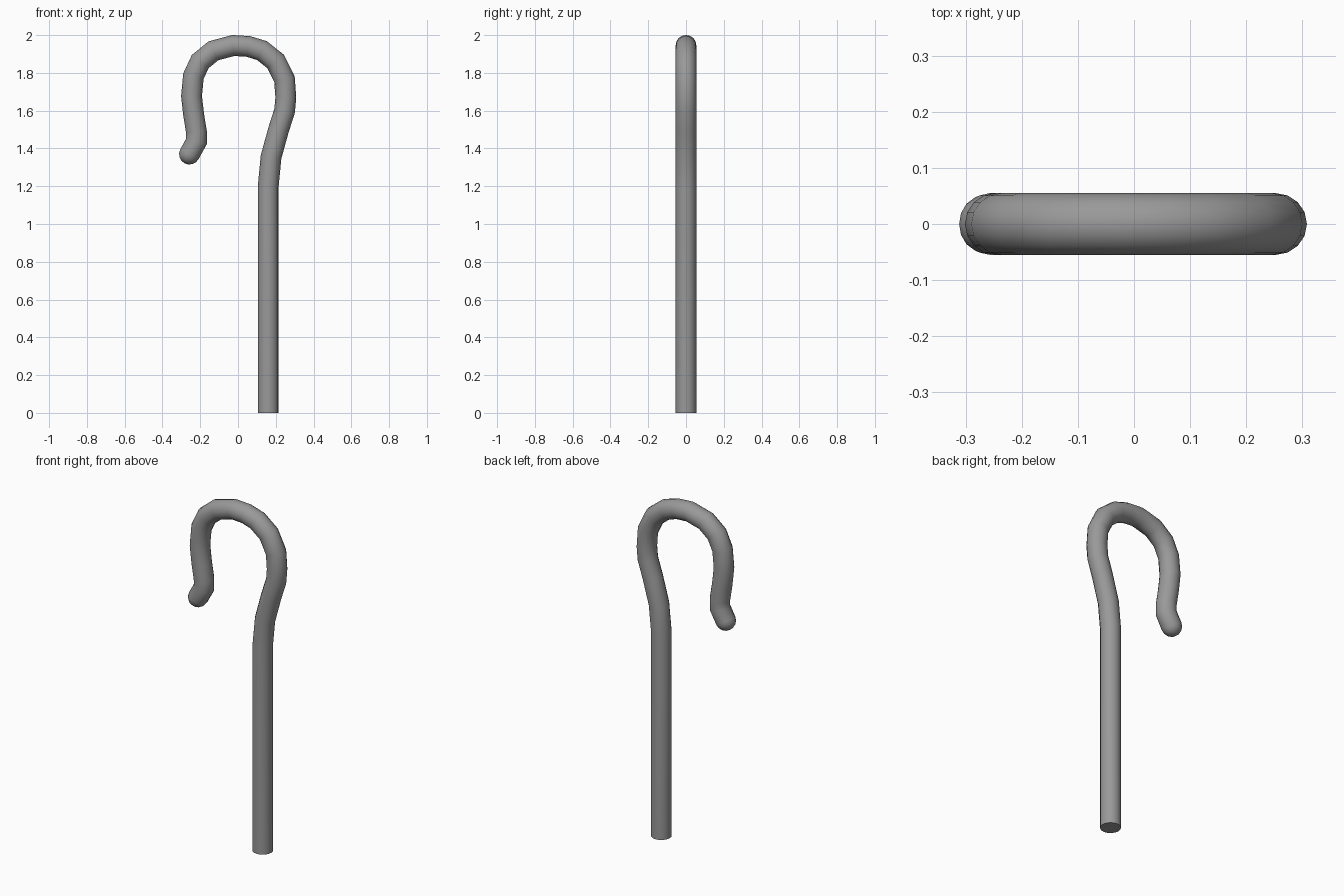
import bpy, bmesh, math
from mathutils import Vector

cube = bpy.data.objects.get("Cube")
if cube:
    bpy.data.objects.remove(cube, do_unlink=True)

RADIUS, SIDES = 0.055, 16

# Centre line in the xz plane, from the foot up and over the hook to the tip
PATH = [(.16, 0), (.16, 1.2), (.175, 1.355), (.215, 1.5), (.247, 1.6),
        (.253, 1.67), (.246, 1.767), (.2, 1.86), (.127, 1.918), (.055, 1.94),
        (-.025, 1.945), (-.13, 1.917), (-.2, 1.86), (-.236, 1.783),
        (-.246, 1.677), (-.235, 1.58), (-.22, 1.487), (-.22, 1.437),
        (-.257, 1.37)]
points = [Vector((x, 0, z)) for x, z in PATH]

grey = bpy.data.materials.new("grey metal")
grey.use_nodes = True
colour = (0.32, 0.32, 0.32, 1)
grey.diffuse_color = colour
grey.node_tree.nodes["Principled BSDF"].inputs["Base Color"].default_value = colour

bm = bmesh.new()


def ring(centre, tangent, radius, stretch=1.0):
    """Add a circle of vertices square to the tangent."""
    across = Vector((0, 1, 0)).cross(tangent)
    verts = []
    for i in range(SIDES):
        a = math.tau * i / SIDES
        offset = across * math.cos(a) * stretch + Vector((0, math.sin(a), 0))
        verts.append(bm.verts.new(centre + offset * radius))
    return verts


def bridge(a, b):
    for i in range(SIDES):
        j = (i + 1) % SIDES
        bm.faces.new((a[i], a[j], b[j], b[i]))


# Tube swept along the centre line with mitred bends
rings = []
for i, p in enumerate(points):
    before = (p - points[i - 1]).normalized() if i else None
    after = (points[i + 1] - p).normalized() if i + 1 < len(points) else None
    tangent = ((before or after) + (after or before)).normalized()
    stretch = 1 / tangent.dot(before or after)
    rings.append(ring(p, tangent, RADIUS, stretch))

# Rounded tip
tip_dir = (points[-1] - points[-2]).normalized()
for step in range(1, 4):
    a = math.pi / 2 * step / 4
    rings.append(ring(points[-1] + tip_dir * RADIUS * math.sin(a),
                      tip_dir, RADIUS * math.cos(a)))
for a, b in zip(rings, rings[1:]):
    bridge(a, b)
pole = bm.verts.new(points[-1] + tip_dir * RADIUS)
for i in range(SIDES):
    bm.faces.new((rings[-1][i], rings[-1][(i + 1) % SIDES], pole))

# Flat foot
bm.faces.new(rings[0])
bmesh.ops.recalc_face_normals(bm, faces=bm.faces)

mesh = bpy.data.meshes.new("hooked_staff")
bm.to_mesh(mesh)
bm.free()
mesh.materials.append(grey)
staff = bpy.data.objects.new("hooked_staff", mesh)
bpy.context.collection.objects.link(staff)

bpy.ops.object.select_all(action='DESELECT')
staff.select_set(True)
bpy.context.view_layer.objects.active = staff
bpy.ops.object.shade_smooth_by_angle(angle=math.radians(60))
